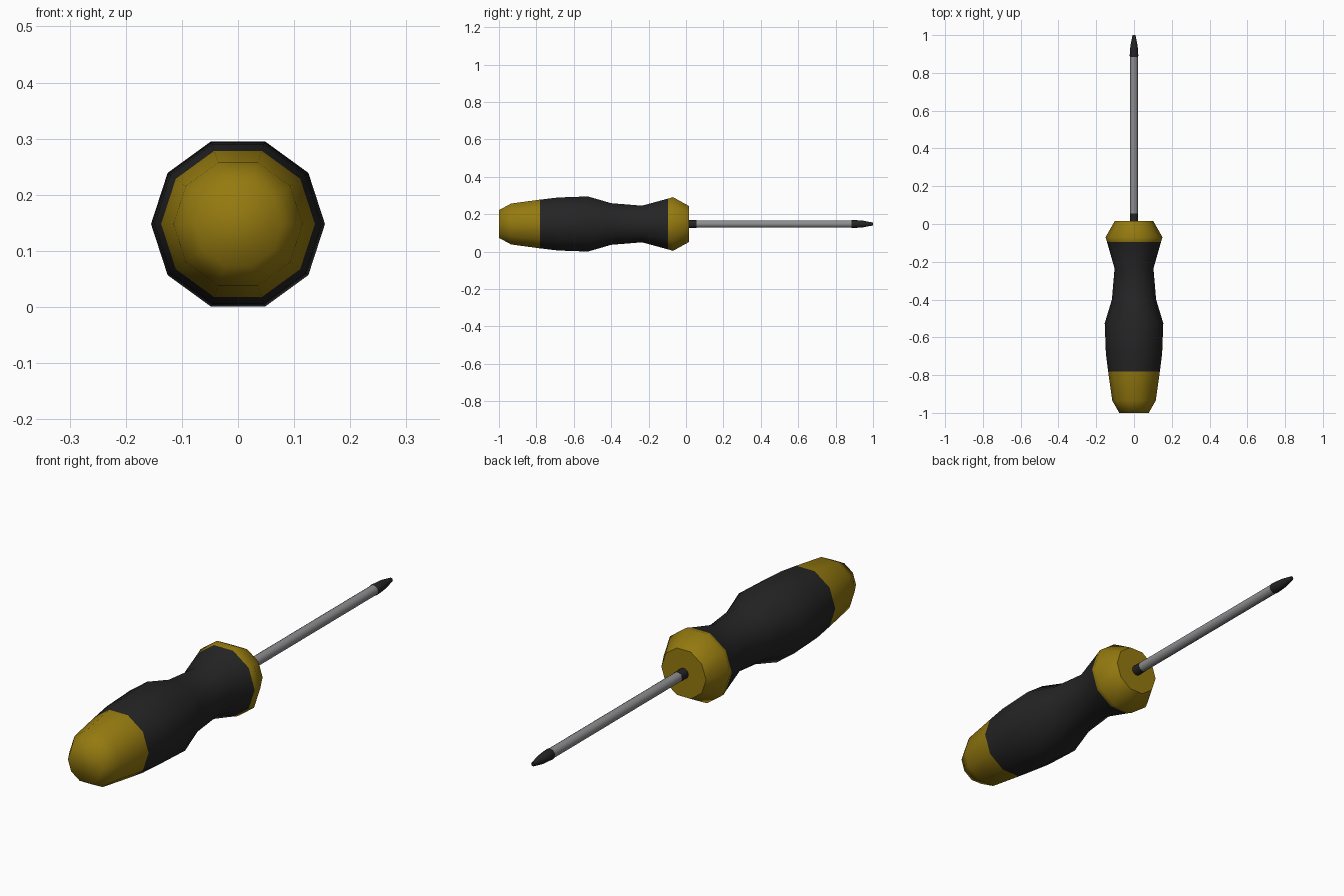
import bpy, bmesh, math

if "Cube" in bpy.data.objects:
    bpy.data.objects.remove(bpy.data.objects["Cube"])

AXIS_Z = 0.148
SIDES = 10


def material(name, rgb):
    m = bpy.data.materials.new(name)
    m.diffuse_color = (*rgb, 1)
    m.use_nodes = True
    m.node_tree.nodes["Principled BSDF"].inputs["Base Color"].default_value = m.diffuse_color
    return m


yellow = material("mustard_yellow", (0.30, 0.195, 0.005))
black = material("soft_black", (0.018, 0.018, 0.018))
steel = material("steel_grey", (0.27, 0.27, 0.28))


def lathe(name, profile, mats, rule=None, sharp=()):
    """Spin (y, radius) points about the tool axis; sharp lists hard ring indices."""
    bm = bmesh.new()
    rings = []
    for y, r in profile:
        rings.append([bm.verts.new((r * math.cos(math.tau * i / SIDES), y,
                                    AXIS_Z + r * math.sin(math.tau * i / SIDES)))
                      for i in range(SIDES)])
    for a, b in zip(rings, rings[1:]):
        for i in range(SIDES):
            j = (i + 1) % SIDES
            bm.faces.new((a[i], a[j], b[j], b[i]))
    bm.faces.new(rings[0])
    bm.faces.new(rings[-1])
    bmesh.ops.recalc_face_normals(bm, faces=bm.faces)
    for f in bm.faces:
        f.smooth = True
        if rule:
            f.material_index = rule(f.calc_center_median().y)
    for k in sharp:
        for i in range(SIDES):
            bm.edges.get((rings[k][i], rings[k][(i + 1) % SIDES])).smooth = False
    me = bpy.data.meshes.new(name)
    bm.to_mesh(me)
    bm.free()
    for m in mats:
        me.materials.append(m)
    ob = bpy.data.objects.new(name, me)
    bpy.context.collection.objects.link(ob)
    return ob


# Handle: yellow ends with a black grip between
handle = [(-1.0, 0.078), (-0.935, 0.115), (-0.78, 0.137), (-0.685, 0.149),
          (-0.525, 0.155), (-0.40, 0.117), (-0.235, 0.103), (-0.095, 0.143),
          (-0.07, 0.151), (0.015, 0.102)]
lathe("handle", handle, [yellow, black],
      lambda y: 1 if -0.78 < y < -0.095 else 0, sharp=(len(handle) - 1,))

# Collar, shaft and tip
lathe("collar", [(0.0, 0.022), (0.055, 0.022)], [black], sharp=(0, 1))
lathe("shaft", [(0.055, 0.021), (0.892, 0.021)], [steel], sharp=(0, 1))
lathe("tip", [(0.885, 0.021), (0.892, 0.023), (0.945, 0.019), (1.0, 0.008)],
      [black], sharp=(0, 3))
